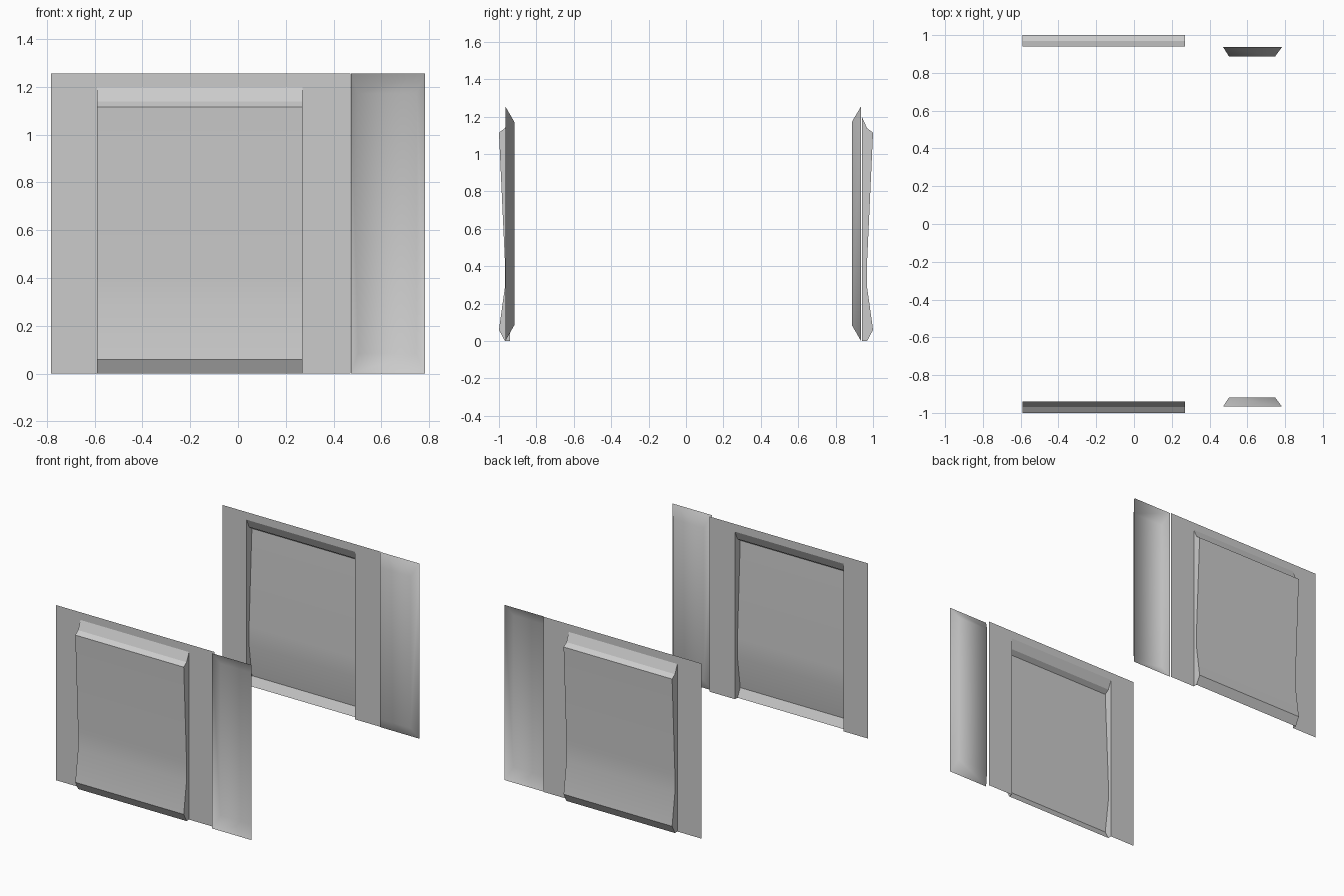
import bpy, bmesh, math

if "Cube" in bpy.data.objects:
    bpy.data.objects.remove(bpy.data.objects["Cube"])

HEIGHT = 1.255
PLANE = 0.94                      # depth of the flat wall
DOOR_X = (-0.59, 0.27)
# raised door profile, bottom to top: (distance from centre, height)
DOOR_PROFILE = [(0.968, 0), (1.0, 0.06), (0.968, 0.29), (0.968, 0.42),
                (1.0, 1.115), (0.968, 1.138), (PLANE, 1.2)]


def make_sheet(name, faces, side, angle):
    """Faces are written for the front; side=1 flips them to the back."""
    bm = bmesh.new()
    for face in faces:
        verts = [bm.verts.new((x, side * d, z)) for x, d, z in face]
        bm.faces.new(verts if side < 0 else verts[::-1])
    bmesh.ops.remove_doubles(bm, verts=bm.verts[:], dist=0.0005)
    mesh = bpy.data.meshes.new(name)
    bm.to_mesh(mesh)
    bm.free()
    obj = bpy.data.objects.new(name, mesh)
    bpy.context.collection.objects.link(obj)
    bpy.ops.object.select_all(action='DESELECT')
    obj.select_set(True)
    bpy.context.view_layer.objects.active = obj
    bpy.ops.object.shade_smooth_by_angle(angle=math.radians(angle))
    return obj


def quad(x0, x1, low, high):
    return [(x0, *low), (x1, *low), (x1, *high), (x0, *high)]


def wall_panel(label, side):
    x0, x1 = DOOR_X
    left, right = -0.783, 0.47
    top = DOOR_PROFILE[-1][1]
    # flat surround
    faces = [quad(left, x0, (PLANE, 0), (PLANE, top)),
             quad(x1, right, (PLANE, 0), (PLANE, top)),
             [(left, PLANE, top), (x0, PLANE, top), (x1, PLANE, top),
              (right, PLANE, top), (right, PLANE, HEIGHT), (left, PLANE, HEIGHT)]]
    # door skin
    faces += [quad(x0, x1, a, b) for a, b in zip(DOOR_PROFILE, DOOR_PROFILE[1:])]
    # door side walls
    outline = DOOR_PROFILE + [(PLANE, 0)]
    faces.append([(x0, *p) for p in outline])
    faces.append([(x1, *p) for p in reversed(outline)])
    make_sheet(label + "_door_panel", faces, side, 22)


def recessed_panel(label, side, rim, floor):
    # dished narrow panel beside the door
    def ring(x0, x1, z0, z1, d):
        return [(x0, d, z0), (x1, d, z0), (x1, d, z1), (x0, d, z1)]
    outer = ring(0.472, 0.783, 0, HEIGHT, rim)
    inner = ring(0.503, 0.747, 0.085, 1.172, floor)
    faces = [inner]
    for i in range(4):
        j = (i + 1) % 4
        faces.append([outer[i], outer[j], inner[j], inner[i]])
    make_sheet(label + "_recessed_panel", faces, side, 75)


for label, side, rim, floor in (("front", -1, 0.966, 0.918), ("back", 1, 0.936, 0.887)):
    wall_panel(label, side)
    recessed_panel(label, side, rim, floor)
